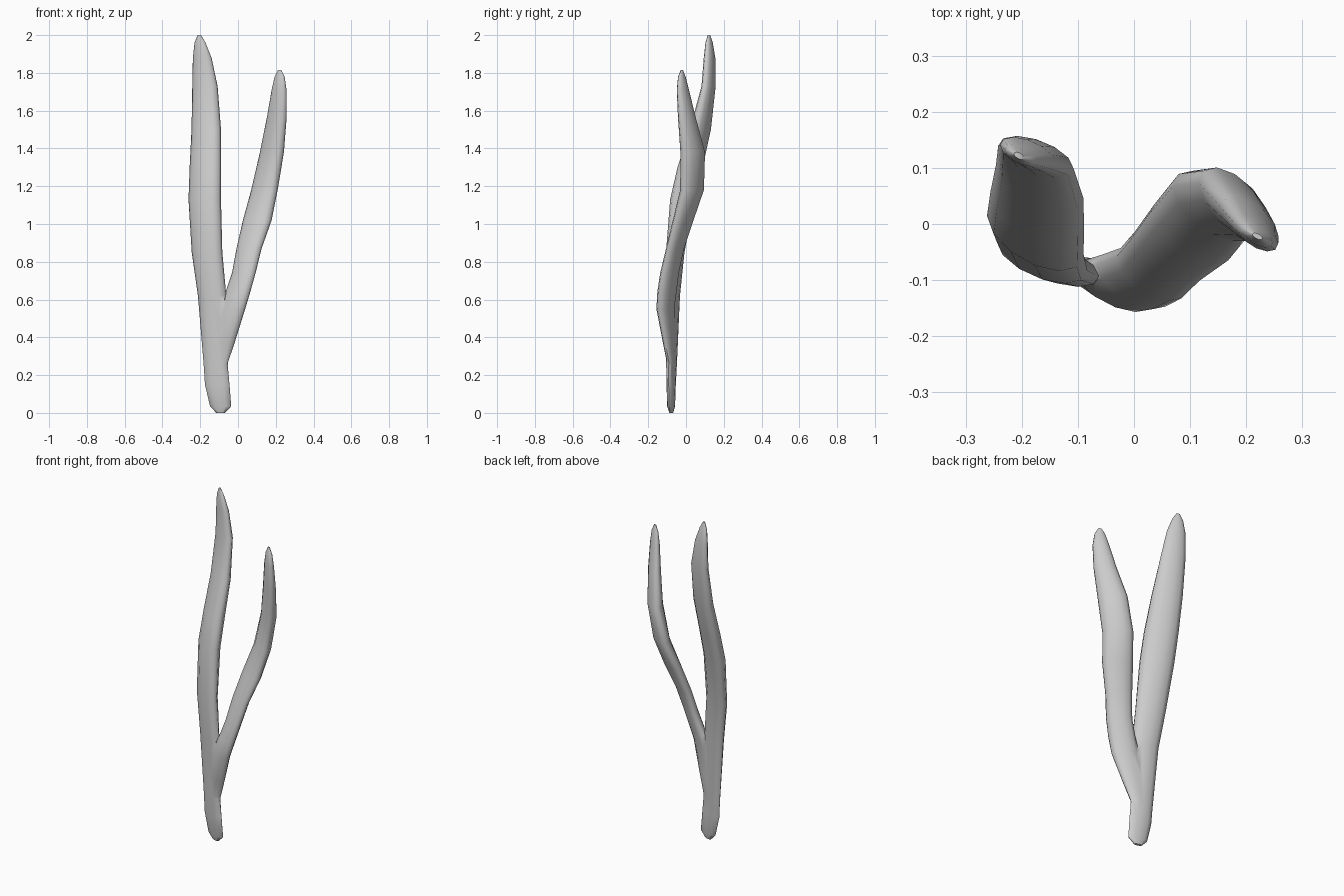
import bpy, bmesh, math

SIDES = 12


def stalk(name, rings, phase):
    """Loft skewed oval rings (z, x_min, x_max, y_min, y_max) into a closed stalk."""
    bm = bmesh.new()
    loops = []
    for z, x0, x1, y0, y1 in rings:
        loop = []
        for i in range(SIDES):
            t = 2 * math.pi * i / SIDES
            x = (x0 + x1) / 2 + (x1 - x0) / 2 * math.cos(t)
            y = (y0 + y1) / 2 + (y1 - y0) / 2 * math.cos(t + phase)
            loop.append(bm.verts.new((x, y, z)))
        loops.append(loop)
    for a, b in zip(loops, loops[1:]):
        for i in range(SIDES):
            j = (i + 1) % SIDES
            bm.faces.new((a[i], a[j], b[j], b[i]))
    bm.faces.new(loops[0])
    bm.faces.new(loops[-1])
    bmesh.ops.recalc_face_normals(bm, faces=bm.faces)
    mesh = bpy.data.meshes.new(name)
    bm.to_mesh(mesh)
    bm.free()
    obj = bpy.data.objects.new(name, mesh)
    bpy.context.collection.objects.link(obj)
    return obj


# Trunk continuing into the tall left branch
trunk = stalk("forked_stalk", [
    (0.00, -0.115, -0.07, -0.088, -0.068),
    (0.035, -0.148, -0.036, -0.100, -0.058),
    (0.15, -0.175, -0.045, -0.103, -0.054),
    (0.26, -0.182, -0.055, -0.105, -0.048),
    (0.62, -0.212, -0.062, -0.112, -0.032),
    (0.85, -0.245, -0.083, -0.106, -0.008),
    (1.13, -0.262, -0.090, -0.084, 0.045),
    (1.30, -0.256, -0.089, -0.045, 0.088),
    (1.50, -0.246, -0.090, 0.020, 0.132),
    (1.73, -0.242, -0.108, 0.082, 0.157),
    (1.88, -0.239, -0.140, 0.094, 0.155),
    (1.96, -0.230, -0.172, 0.103, 0.142),
    (2.00, -0.214, -0.196, 0.115, 0.128),
], math.radians(122))

# Shorter right branch, rooted inside the trunk
branch = stalk("right_branch", [
    (0.18, -0.150, -0.065, -0.092, -0.060),
    (0.27, -0.150, -0.052, -0.102, -0.052),
    (0.38, -0.135, -0.015, -0.124, -0.056),
    (0.55, -0.105, 0.038, -0.157, -0.062),
    (0.64, -0.066, 0.065, -0.152, -0.050),
    (0.74, -0.032, 0.093, -0.137, -0.038),
    (0.87, -0.008, 0.125, -0.106, -0.010),
    (1.02, 0.026, 0.178, -0.070, 0.040),
    (1.18, 0.070, 0.210, -0.031, 0.095),
    (1.38, 0.116, 0.243, -0.030, 0.101),
    (1.57, 0.154, 0.258, -0.043, 0.050),
    (1.71, 0.178, 0.257, -0.049, 0.016),
    (1.78, 0.194, 0.247, -0.042, -0.002),
    (1.815, 0.211, 0.229, -0.028, -0.016),
], math.radians(125))

# Fuse both stalks into one skin
mod = trunk.modifiers.new("fuse", 'BOOLEAN')
mod.operation = 'UNION'
mod.solver = 'EXACT'
mod.object = branch
bpy.context.view_layer.objects.active = trunk
trunk.select_set(True)
bpy.ops.object.modifier_apply(modifier=mod.name)
bpy.data.objects.remove(branch)
bpy.ops.object.shade_smooth_by_angle(angle=math.radians(60))
